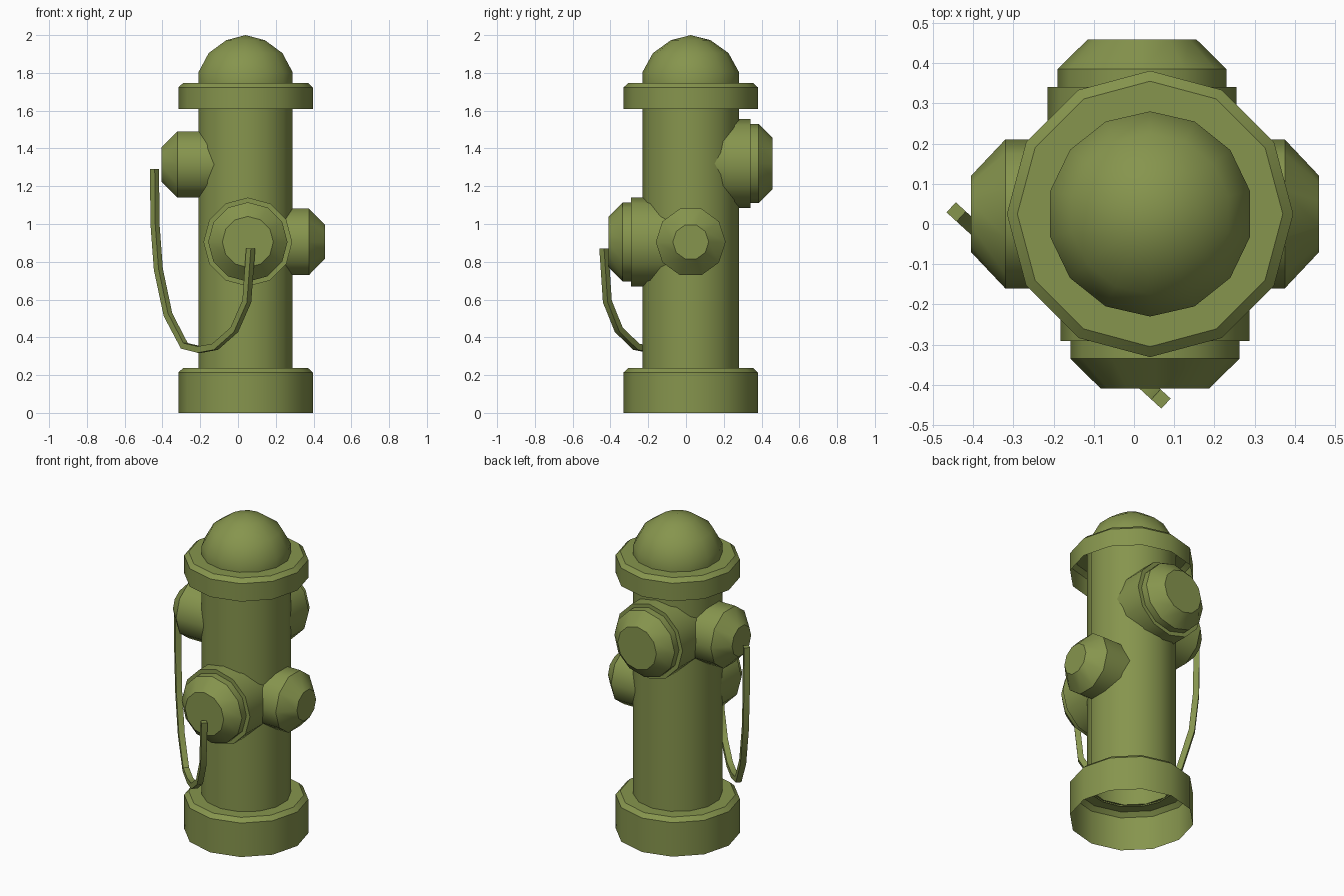
import bpy, bmesh, math
from mathutils import Vector

cube = bpy.data.objects.get("Cube")
if cube:
    bpy.data.objects.remove(cube, do_unlink=True)

# Single olive paint
olive = bpy.data.materials.new("olive_green")
olive.use_nodes = True
color = (0.24, 0.30, 0.075, 1)
olive.diffuse_color = color
olive.node_tree.nodes["Principled BSDF"].inputs["Base Color"].default_value = color

UP = Vector((0, 0, 1))
CX, CY = 0.04, 0.025


def finish(name, bm):
    mesh = bpy.data.meshes.new(name)
    bmesh.ops.remove_doubles(bm, verts=bm.verts, dist=1e-5)
    bm.to_mesh(mesh)
    bm.free()
    mesh.materials.append(olive)
    mesh.shade_smooth()
    mesh.set_sharp_from_angle(angle=math.radians(40))
    obj = bpy.data.objects.new(name, mesh)
    bpy.context.scene.collection.objects.link(obj)
    return obj


def skin(bm, rings):
    """Join consecutive closed rings with faces."""
    for a, b in zip(rings, rings[1:]):
        for i in range(len(a)):
            j = (i + 1) % len(a)
            bm.faces.new((a[i], a[j], b[j], b[i]))


def lathe(name, profile, sides, origin, axis=UP, cap=False):
    """Revolve (radius, distance) points about an axis."""
    axis = Vector(axis)
    if axis == UP:
        u, v = Vector((0, 1, 0)), Vector((-1, 0, 0))
    else:
        u, v = UP.cross(axis), UP
    bm = bmesh.new()
    rings = []
    for r, h in profile:
        ring = []
        for i in range(sides):
            t = math.tau * i / sides
            offset = (u * math.cos(t) + v * math.sin(t)) * r + axis * h
            ring.append(bm.verts.new(Vector(origin) + offset))
        rings.append(ring)
    skin(bm, rings)
    if cap:
        bm.faces.new(rings[-1])
    return finish(name, bm)


# Barrel and domed top
center = (CX, CY, 0)
lathe("barrel", [(0.255, 0.23), (0.255, 1.745)], 14, center)
lathe("dome", [(0.255, 1.74), (0.255, 1.805), (0.2, 1.905), (0.105, 1.973), (0, 2)],
      14, center)

# Hollow base and collar flanges, open underneath
for name, low, high in (("base_flange", 0, 0.238), ("top_collar", 1.61, 1.747)):
    lathe(name, [(0.356, low), (0.356, high - 0.024), (0.33, high), (0.247, high)],
          12, center)

# Small side outlets
small = [(0.185, 0.08), (0.185, 0.335), (0.095, 0.42)]
lathe("left_outlet", small, 10, (CX, CY, 0.905), (1, 0, 0), cap=True)
lathe("right_outlet", [(r, h + 0.025 * (h > 0.1)) for r, h in small], 10,
      (CX, CY, 1.315), (-1, 0, 0), cap=True)

# Large stepped front and back outlets
large = [(0.235, 0.08), (0.235, 0.316), (0.21, 0.316), (0.21, 0.36), (0.135, 0.434)]
lathe("front_outlet", large, 12, (0.052, CY, 0.905), (0, -1, 0), cap=True)
lathe("back_outlet", large, 12, (0.02, CY, 1.32), (0, 1, 0), cap=True)

# Hanging square cable in a slanted vertical plane: (position along span, height)
start, end = Vector((-0.442, 0.03, 0)), Vector((0.067, -0.435, 0))
path = [(0, 1.29), (0.005, 1.0), (0.04, 0.76), (0.14, 0.52), (0.31, 0.355),
        (0.47, 0.335), (0.63, 0.35), (0.83, 0.44), (0.96, 0.59), (1, 0.87)]
points = [start.lerp(end, s) + UP * z for s, z in path]
normal = (end - start).cross(UP).normalized()
half = 0.017
bm = bmesh.new()
rings = []
for i, p in enumerate(points):
    if i in (0, len(points) - 1):
        tangent = UP if i else -UP
    else:
        tangent = ((points[i + 1] - p).normalized() + (p - points[i - 1]).normalized()).normalized()
    side = tangent.cross(normal)
    rings.append([bm.verts.new(p + (normal * a + side * b) * half)
                  for a, b in ((1, 1), (-1, 1), (-1, -1), (1, -1))])
skin(bm, rings)
bm.faces.new(rings[0])
bm.faces.new(rings[-1])
bmesh.ops.recalc_face_normals(bm, faces=bm.faces)
finish("cable", bm)
